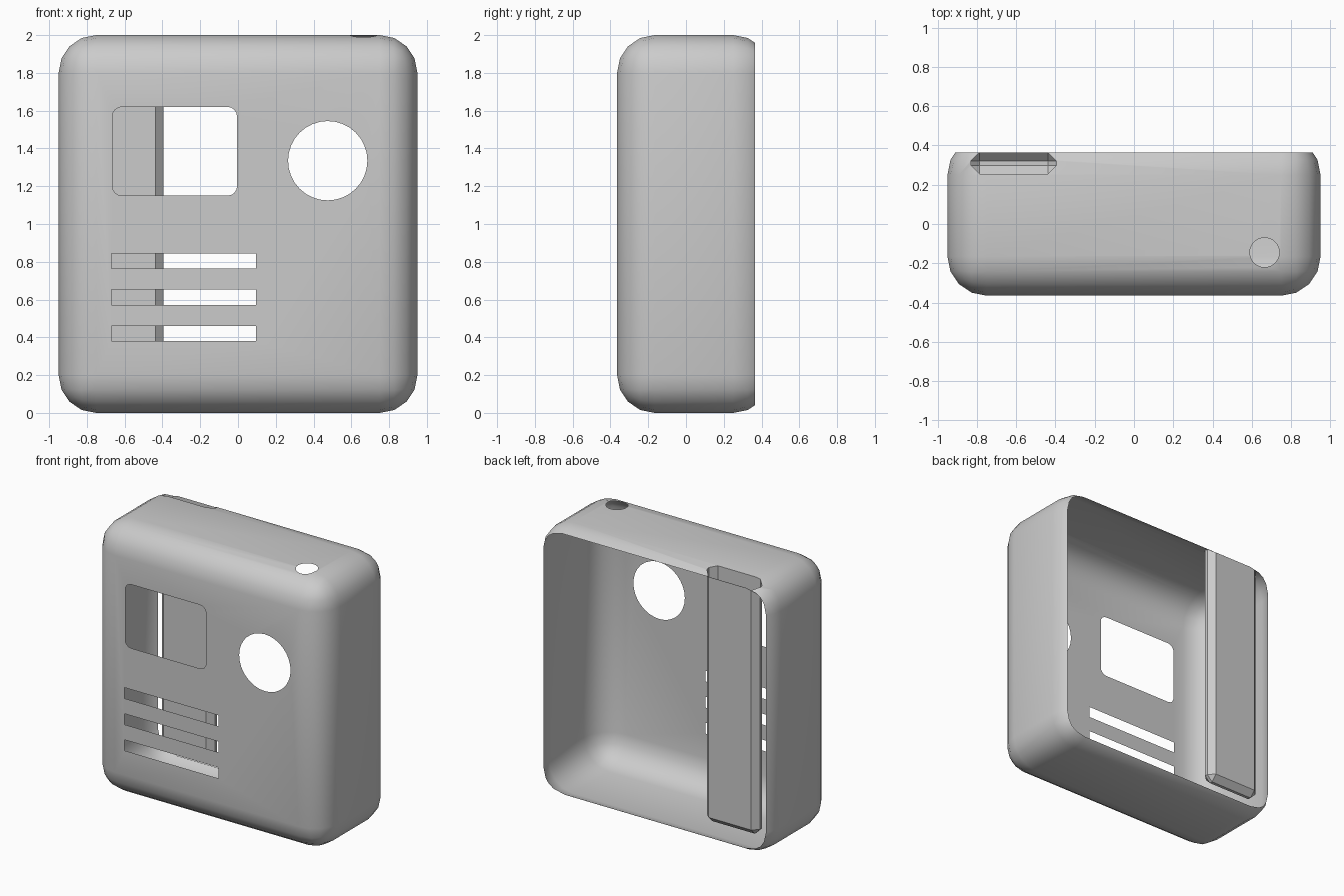
import bpy, bmesh, math
from mathutils import Matrix, Vector

if "Cube" in bpy.data.objects:
    bpy.data.objects.remove(bpy.data.objects["Cube"], do_unlink=True)

grey = bpy.data.materials.new("Plain grey")
grey.use_nodes = True
colour = (0.6, 0.6, 0.6, 1)
grey.diffuse_color = colour
grey.node_tree.nodes["Principled BSDF"].inputs["Base Color"].default_value = colour


def make_object(name, bm):
    mesh = bpy.data.meshes.new(name)
    bm.to_mesh(mesh)
    bm.free()
    mesh.materials.append(grey)
    obj = bpy.data.objects.new(name, mesh)
    bpy.context.collection.objects.link(obj)
    return obj


def box(bm, low, high, bevel=0, segments=1, axis=None):
    """Box between two corners; bevels all edges, or only those along one axis."""
    low, high = Vector(low), Vector(high)
    scale = Matrix.Diagonal((*(high - low), 1))
    verts = bmesh.ops.create_cube(bm, size=1, matrix=Matrix.Translation((low + high) / 2) @ scale)["verts"]
    edges = {e for v in verts for e in v.link_edges}
    if axis is not None:
        edges = {e for e in edges if abs((e.verts[0].co - e.verts[1].co).normalized()[axis]) > 0.9}
    if bevel:
        bmesh.ops.bevel(bm, geom=list(edges), offset=bevel, segments=segments,
                        profile=0.5, affect='EDGES', clamp_overlap=True)


def cylinder(bm, centre, radius, depth, rotation=Matrix()):
    bmesh.ops.create_cone(bm, cap_ends=True, segments=32, radius1=radius, radius2=radius,
                          depth=depth, matrix=Matrix.Translation(centre) @ rotation)


FRONT, BACK, POCKET = -0.365, 0.365, -0.3
TOP_HOLE = Vector((0.665, -0.145))
TOP_RADIUS = 0.075

# Rounded body, closed for now and a little too deep at the back
bm = bmesh.new()
box(bm, (-0.95, FRONT, 0), (0.95, 0.45, 2), 0.2, 4)
case = make_object("case_shell", bm)

# Cutters: chamfered chute, window, round opening, three slots, top button hole
bm = bmesh.new()
box(bm, (-0.83, 0.255, 0.14), (-0.395, BACK - 0.001, 2.2), 0.043)
box(bm, (-0.665, -0.5, 1.15), (-0.005, POCKET, 1.62), 0.05, 4, axis=1)
cylinder(bm, (0.475, -0.4, 1.335), 0.21, 0.2, Matrix.Rotation(math.pi / 2, 4, 'X'))
for z in (0.42, 0.612, 0.805):
    box(bm, (-0.67, -0.5, z - 0.04), (0.095, POCKET, z + 0.04))
cylinder(bm, (*TOP_HOLE, 2), TOP_RADIUS, 0.2)
bmesh.ops.recalc_face_normals(bm, faces=bm.faces)
cutters = make_object("opening_cutters", bm)
cutters.hide_render = True

cut = case.modifiers.new("openings", 'BOOLEAN')
cut.operation = 'DIFFERENCE'
cut.solver = 'EXACT'
cut.object = cutters
bpy.context.view_layer.objects.active = case
bpy.ops.object.modifier_apply(modifier=cut.name)
bpy.data.objects.remove(cutters, do_unlink=True)


# Remove the pocket linings, leaving thin-walled openings; the chute walls stay
def is_lining(face):
    c = face.calc_center_median()
    in_front = abs(c.x) < 0.74 and 0.25 < c.z < 1.75 and FRONT + 0.001 < c.y < -0.2
    in_top = all((v.co.xy - TOP_HOLE).length < TOP_RADIUS + 0.001 for v in face.verts)
    return in_front or in_top


bm = bmesh.new()
bm.from_mesh(case.data)
bmesh.ops.delete(bm, geom=[f for f in bm.faces if is_lining(f)], context='FACES')

# Slice off the back so the case is open
bmesh.ops.bisect_plane(bm, geom=bm.verts[:] + bm.edges[:] + bm.faces[:],
                       plane_co=(0, BACK, 0), plane_no=(0, 1, 0), clear_outer=True)
bm.to_mesh(case.data)
bm.free()

bpy.ops.object.select_all(action='DESELECT')
case.select_set(True)
bpy.ops.object.shade_smooth_by_angle(angle=math.radians(30))
